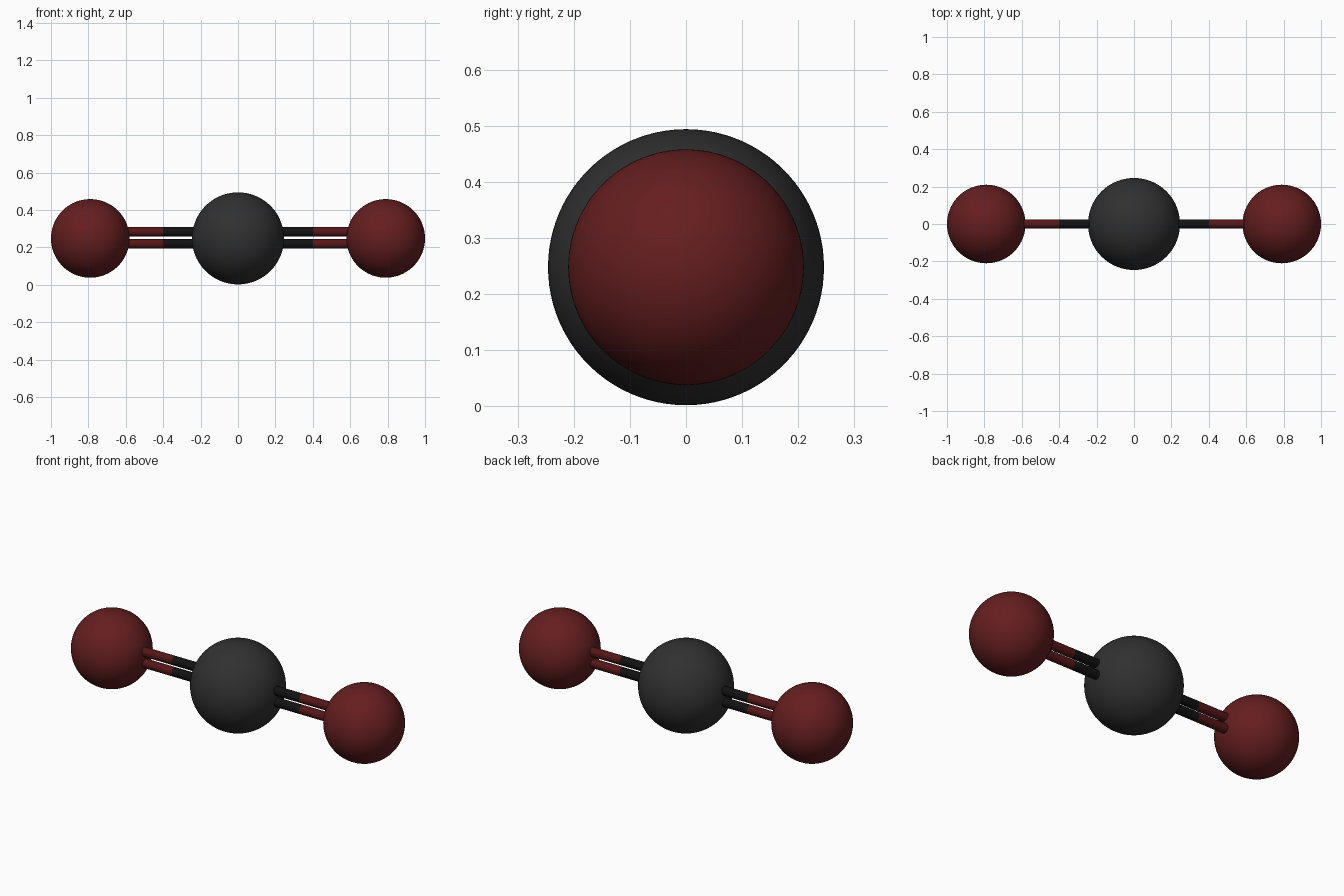
import bpy
import math

if "Cube" in bpy.data.objects:
    bpy.data.objects.remove(bpy.data.objects["Cube"])

ZC = 0.248           # height of the molecule axis
OX = 0.79            # oxygen distance from centre
SPLIT = 0.40         # where the bond changes colour


def material(name, rgb):
    m = bpy.data.materials.new(name)
    m.diffuse_color = (*rgb, 1.0)
    m.use_nodes = True
    m.node_tree.nodes["Principled BSDF"].inputs["Base Color"].default_value = m.diffuse_color
    return m


dark_grey = material("dark_grey", (0.03, 0.03, 0.03))
black = material("black", (0.006, 0.006, 0.006))
red = material("red", (0.13, 0.013, 0.014))
dark_red = material("dark_red", (0.09, 0.008, 0.009))


def finish(name, mat):
    ob = bpy.context.object
    ob.name = name
    ob.data.materials.append(mat)
    bpy.ops.object.shade_smooth_by_angle(angle=math.radians(40))


def atom(name, x, radius, mat):
    bpy.ops.mesh.primitive_ico_sphere_add(subdivisions=5, radius=radius, location=(x, 0, ZC))
    finish(name, mat)


def rod(name, x0, x1, z, mat):
    bpy.ops.mesh.primitive_cylinder_add(
        vertices=24, radius=0.025, depth=abs(x1 - x0),
        location=((x0 + x1) / 2, 0, z), rotation=(0, math.pi / 2, 0))
    finish(name, mat)


# Centre atom
atom("carbon_atom", 0, 0.246, dark_grey)

# Outer atoms, each joined to the centre by a two-tone double bond
for side, s in (("left", -1), ("right", 1)):
    atom(f"{side}_oxygen_atom", s * OX, 0.21, red)
    for level, dz in (("upper", 0.035), ("lower", -0.029)):
        rod(f"{side}_{level}_bond_inner", s * 0.2, s * SPLIT, ZC + dz, black)
        rod(f"{side}_{level}_bond_outer", s * SPLIT, s * 0.66, ZC + dz, dark_red)
